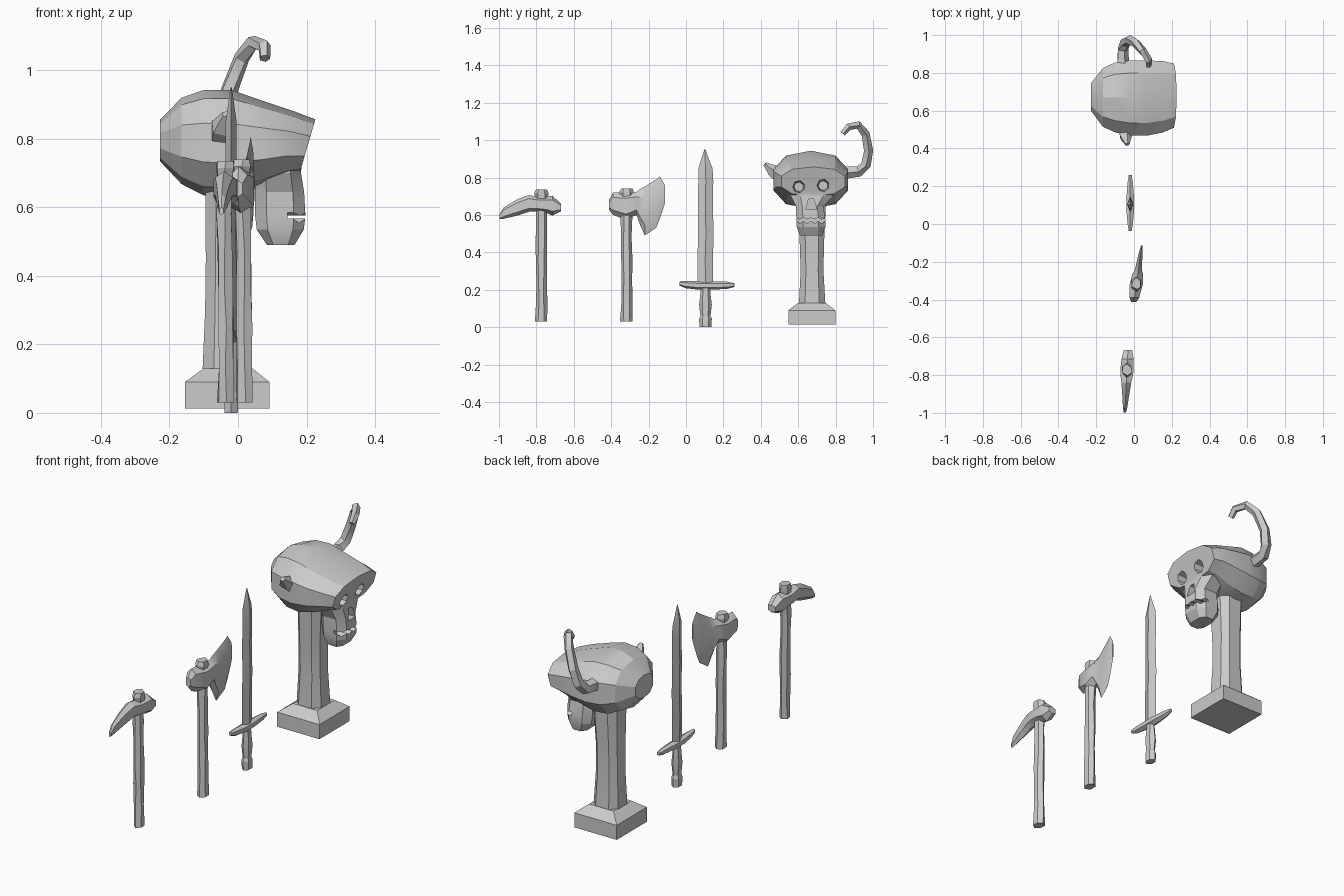
import bpy, bmesh, random
from math import sin, cos, pi, radians
from mathutils import Vector

random.seed(4)


def unit_ring(n, power):
    """n-sided rounded outline that exactly fills -1..1 on both axes"""
    pts = []
    for k in range(n):
        t = 2 * pi * (k + 0.5) / n
        c, s = cos(t), sin(t)
        pts.append((abs(c) ** power * (1 if c > 0 else -1), abs(s) ** power * (1 if s > 0 else -1)))
    ma, mb = max(abs(p[0]) for p in pts), max(abs(p[1]) for p in pts)
    return [(a / ma, b / mb) for a, b in pts]


def ring(axis, pos, a0, a1, b0, b1, n=8, power=1.0, lean=0.0, jitter=0.0):
    """cross-section across an axis: x -> (y,z), y -> (x,z), z -> (x,y)"""
    out = []
    for a, b in unit_ring(n, power):
        p = pos + lean * b
        u = (a0 + a1) / 2 + a * (a1 - a0) / 2 + random.uniform(-jitter, jitter)
        v = (b0 + b1) / 2 + b * (b1 - b0) / 2 + random.uniform(-jitter, jitter)
        out.append({'x': (p, u, v), 'y': (u, p, v), 'z': (u, v, p)}[axis])
    return out


def loft(name, rings):
    bm = bmesh.new()
    loops = [[bm.verts.new(p) for p in r] for r in rings]
    n = len(loops[0])
    for lo, hi in zip(loops, loops[1:]):
        for k in range(n):
            bm.faces.new((lo[k], lo[(k + 1) % n], hi[(k + 1) % n], hi[k]))
    bm.faces.new(loops[0][::-1])
    bm.faces.new(loops[-1])
    bmesh.ops.recalc_face_normals(bm, faces=bm.faces)
    me = bpy.data.meshes.new(name)
    bm.to_mesh(me)
    bm.free()
    ob = bpy.data.objects.new(name, me)
    bpy.context.collection.objects.link(ob)
    return ob


def tube(name, path, n=5):
    """path of (x, y, z, radius)"""
    pts = [Vector(p[:3]) for p in path]
    rings = []
    for i, p in enumerate(pts):
        t = (pts[min(i + 1, len(pts) - 1)] - pts[max(i - 1, 0)]).normalized()
        u = Vector((1, 0.15, 0))
        u = (u - t * u.dot(t)).normalized()
        v = t.cross(u)
        rings.append([p + path[i][3] * (u * cos(2 * pi * k / n) + v * sin(2 * pi * k / n)) for k in range(n)])
    return loft(name, rings)


def combine(ob, other, op):
    m = ob.modifiers.new(op, 'BOOLEAN')
    m.operation, m.object, m.solver = op, other, 'EXACT'
    bpy.context.view_layer.objects.active = ob
    bpy.ops.object.modifier_apply(modifier=m.name)
    bpy.data.objects.remove(other)


def handle(name, x, y, lean, z0, z1):
    """worn wooden shaft with a slightly flared foot"""
    steps = 6
    rings = []
    for i in range(steps + 1):
        f = i / steps
        r = 0.033 if i == 0 else 0.029
        cx = x + lean * f
        rings.append(ring('z', z0 + (z1 - z0) * f, cx - r * 0.72, cx + r * 0.72, y - r, y + r, 6, 1, 0, 0.003))
    loft(name, rings)


def peg(name, x, y, z0, z1):
    """handle end sticking out of the tool head"""
    loft(name, [ring('z', z, x - r * 0.7, x + r * 0.7, y - r, y + r, 6, 1, 0, 0.003)
                for z, r in ((z0, 0.03), (z1 - 0.02, 0.038), (z1, 0.03))])


def head(name, x, slope, y_mid, sections):
    """tool head from (y, z low, z high, half thickness)"""
    loft(name, [ring('y', y, x + slope * (y - y_mid) - h, x + slope * (y - y_mid) + h, a, b, 6, 0.8)
                for y, a, b, h in sections])


# Pickaxe
handle("pick_handle", -0.035, -0.773, -0.005, 0.03, 0.69)
peg("pick_peg", -0.037, -0.772, 0.68, 0.735)
head("pick_head", -0.037, 0.05, -0.77, [
    (-0.998, 0.577, 0.60, 0.006), (-0.975, 0.579, 0.64, 0.011), (-0.90, 0.597, 0.685, 0.019),
    (-0.84, 0.617, 0.706, 0.026), (-0.795, 0.617, 0.698, 0.034), (-0.745, 0.61, 0.698, 0.034),
    (-0.715, 0.597, 0.703, 0.032), (-0.667, 0.62, 0.66, 0.022)])

# Axe
handle("axe_handle", 0.02, -0.318, -0.006, 0.03, 0.71)
peg("axe_peg", 0.012, -0.318, 0.69, 0.74)
head("axe_head", 0.012, 0.14, -0.32, [
    (-0.413, 0.63, 0.68, 0.014), (-0.39, 0.60, 0.72, 0.025), (-0.32, 0.573, 0.72, 0.035),
    (-0.265, 0.60, 0.723, 0.028), (-0.247, 0.55, 0.737, 0.02), (-0.22, 0.49, 0.752, 0.016),
    (-0.16, 0.53, 0.79, 0.011), (-0.14, 0.58, 0.806, 0.008), (-0.113, 0.66, 0.76, 0.003)])

# Sword: blade with diamond section, guard and grip
blade = [(0.22, 0.063, 0.146), (0.36, 0.061, 0.144), (0.50, 0.065, 0.148), (0.66, 0.063, 0.143),
         (0.78, 0.066, 0.146), (0.85, 0.066, 0.142), (0.90, 0.082, 0.122), (0.95, 0.098, 0.104)]
loft("sword_blade", [[(-0.02, a, z), (-0.02 + t, (a + b) / 2, z), (-0.02, b, z), (-0.02 - t, (a + b) / 2, z)]
                     for z, a, b in blade for t in [0.016 if z < 0.88 else 0.009 if z < 0.94 else 0.002]])
loft("sword_guard", [ring('y', y, -0.02 - h, -0.02 + h, a, b, 6) for y, a, b, h in (
    (-0.036, 0.222, 0.245, 0.008), (0.0, 0.208, 0.248, 0.014), (0.07, 0.2, 0.245, 0.02),
    (0.14, 0.2, 0.245, 0.02), (0.22, 0.205, 0.243, 0.014), (0.26, 0.215, 0.235, 0.008))])
loft("sword_grip", [ring('z', z, -0.02 - r * 0.6, -0.02 + r * 0.6, 0.104 - r, 0.104 + r, 6) for z, r in (
    (0.0, 0.032), (0.045, 0.034), (0.06, 0.027), (0.12, 0.034), (0.17, 0.028), (0.22, 0.024))])

# Pedestal: square sloped base and waisted column
loft("pedestal_base", [ring('z', z, x0, x1, y0, y1, 4) for z, x0, x1, y0, y1 in (
    (0.013, -0.155, 0.092, 0.547, 0.798), (0.09, -0.155, 0.092, 0.547, 0.798),
    (0.13, -0.1, 0.042, 0.6, 0.747))])
loft("pedestal_column", [ring('z', z, x0, x1, y0, y1, 8, 0.7) for z, x0, x1, y0, y1 in (
    (0.11, -0.104, 0.04, 0.603, 0.746), (0.3, -0.096, 0.03, 0.613, 0.735),
    (0.45, -0.094, 0.03, 0.608, 0.738), (0.70, -0.096, 0.045, 0.595, 0.75))])

# Skull: cranium lofted back to front, face lofted downwards
skull = loft("skull", [ring('x', x, y0, y1, z0, z1, 10, 0.85, l) for x, y0, y1, z0, z1, l in (
    (-0.228, 0.6, 0.745, 0.735, 0.855, 0), (-0.165, 0.515, 0.825, 0.668, 0.92, 0),
    (-0.10, 0.485, 0.855, 0.635, 0.943, 0), (-0.02, 0.468, 0.866, 0.632, 0.943, 0),
    (0.07, 0.468, 0.866, 0.66, 0.912, 0), (0.15, 0.485, 0.862, 0.69, 0.882, 0.01),
    (0.203, 0.51, 0.85, 0.70, 0.857, 0.023))])
face = loft("face", [ring('z', z, x0, x1, y0, y1, 8, 0.7) for z, x0, x1, y0, y1 in (
    (0.76, 0.05, 0.188, 0.56, 0.785), (0.70, 0.05, 0.184, 0.56, 0.785), (0.645, 0.05, 0.193, 0.588, 0.735),
    (0.575, 0.05, 0.197, 0.59, 0.745), (0.535, 0.055, 0.192, 0.592, 0.745), (0.49, 0.085, 0.165, 0.61, 0.73))])
combine(skull, face, 'UNION')

# Eye sockets, nose hole and jagged mouth slit
for y, z in ((0.603, 0.75), (0.733, 0.757)):
    combine(skull, loft("eye_cut", [ring('x', x, y - r, y + r, z - r, z + r, 7)
                                    for x, r in ((0.13, 0.025), (0.26, 0.04))]), 'DIFFERENCE')
combine(skull, loft("nose_cut", [[(x, 0.64, 0.628), (x, 0.70, 0.628), (x, 0.683, 0.685), (x, 0.655, 0.685)]
                                 for x in (0.155, 0.26)]), 'DIFFERENCE')
teeth = []
for i in range(11):
    y, d = 0.57 + i * 0.0195, 0.008 if i % 2 else -0.006
    teeth.append([(0.145, y, 0.56 + d), (0.25, y, 0.56 + d), (0.25, y, 0.58 + d * 0.6), (0.145, y, 0.58 + d * 0.6)])
combine(skull, loft("mouth_cut", teeth), 'DIFFERENCE')

# Whole curved horn and broken stump
tube("curved_horn", [(-0.06, 0.84, 0.825, 0.035), (-0.06, 0.925, 0.833, 0.03), (-0.045, 0.962, 0.87, 0.028),
                     (-0.025, 0.975, 0.945, 0.026), (0.01, 0.958, 1.035, 0.024), (0.045, 0.917, 1.082, 0.022),
                     (0.077, 0.868, 1.07, 0.02), (0.078, 0.838, 1.035, 0.016)])
tube("broken_horn", [(-0.045, 0.52, 0.80, 0.045), (-0.045, 0.465, 0.835, 0.036), (-0.035, 0.422, 0.872, 0.012)])

# Mild smoothing with crisp facets
for ob in bpy.data.objects:
    ob.select_set(True)
bpy.context.view_layer.objects.active = skull
bpy.ops.object.shade_smooth_by_angle(angle=radians(20))
